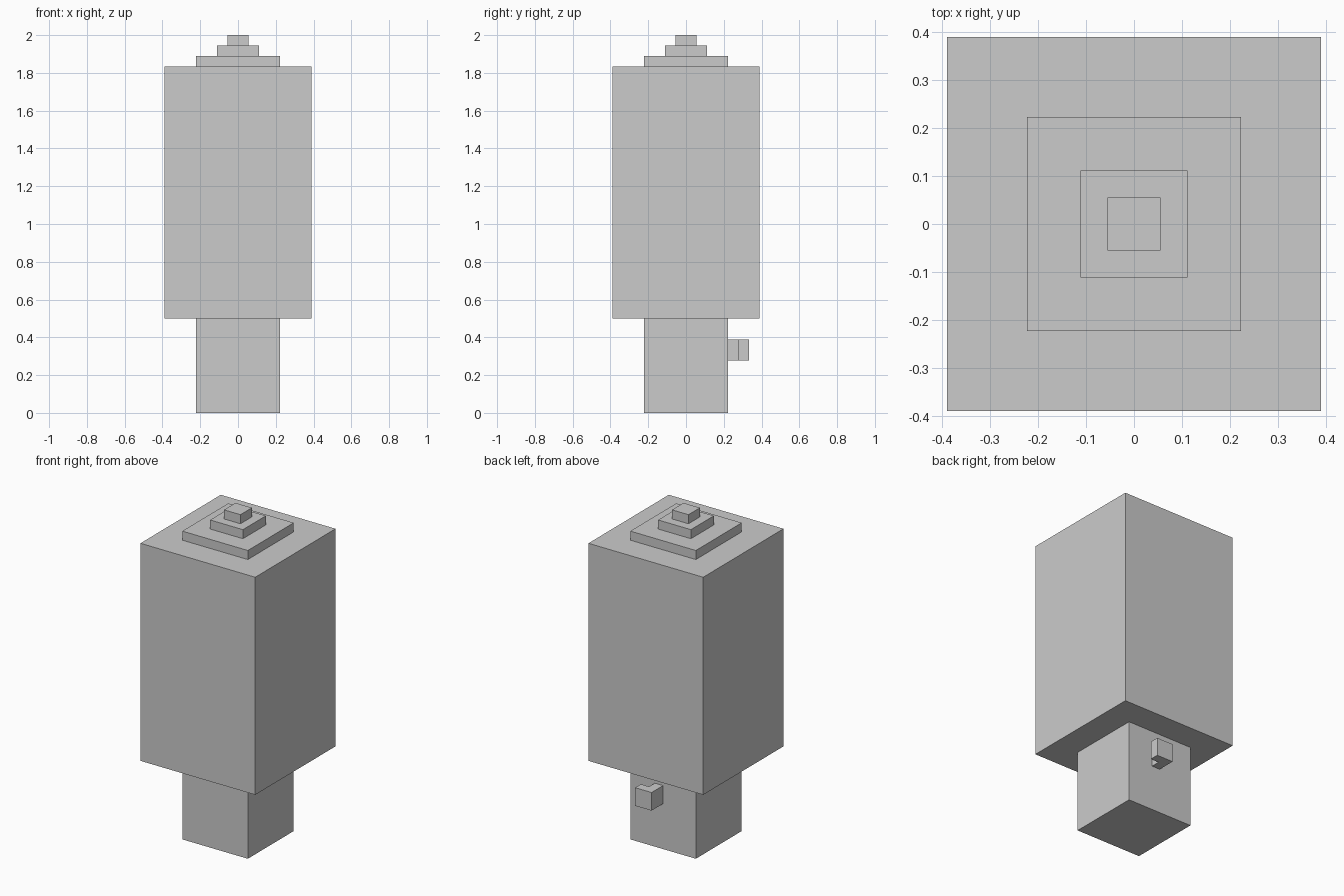
import bpy

if "Cube" in bpy.data.objects:
    bpy.data.objects.remove(bpy.data.objects["Cube"])

U = 2 / 36  # the whole model sits on a grid of 36 steps in height


def box(name, x, y, z):
    """Box from (min, max) ranges given in grid steps."""
    ranges = (x, y, z)
    bpy.ops.mesh.primitive_cube_add(size=1)
    ob = bpy.context.object
    ob.name = ob.data.name = name
    ob.location = [(a + b) / 2 * U for a, b in ranges]
    ob.scale = [(b - a) * U for a, b in ranges]
    bpy.ops.object.transform_apply(location=False, rotation=False, scale=True)
    return ob


# Centred square blocks: name, half width, bottom, top
for name, h, z0, z1 in (
    ("base", 4, 0, 9),
    ("body", 7, 9, 33),
    ("lower_cap", 4, 33, 34),
    ("middle_cap", 2, 34, 35),
    ("top_cap", 1, 35, 36),
):
    box(name, (-h, h), (-h, h), (z0, z1))

# L-shaped handle on the back of the base
box("handle_stem", (0, 1), (4, 5), (5, 7))
box("handle_grip", (0, 2), (5, 6), (5, 7))
